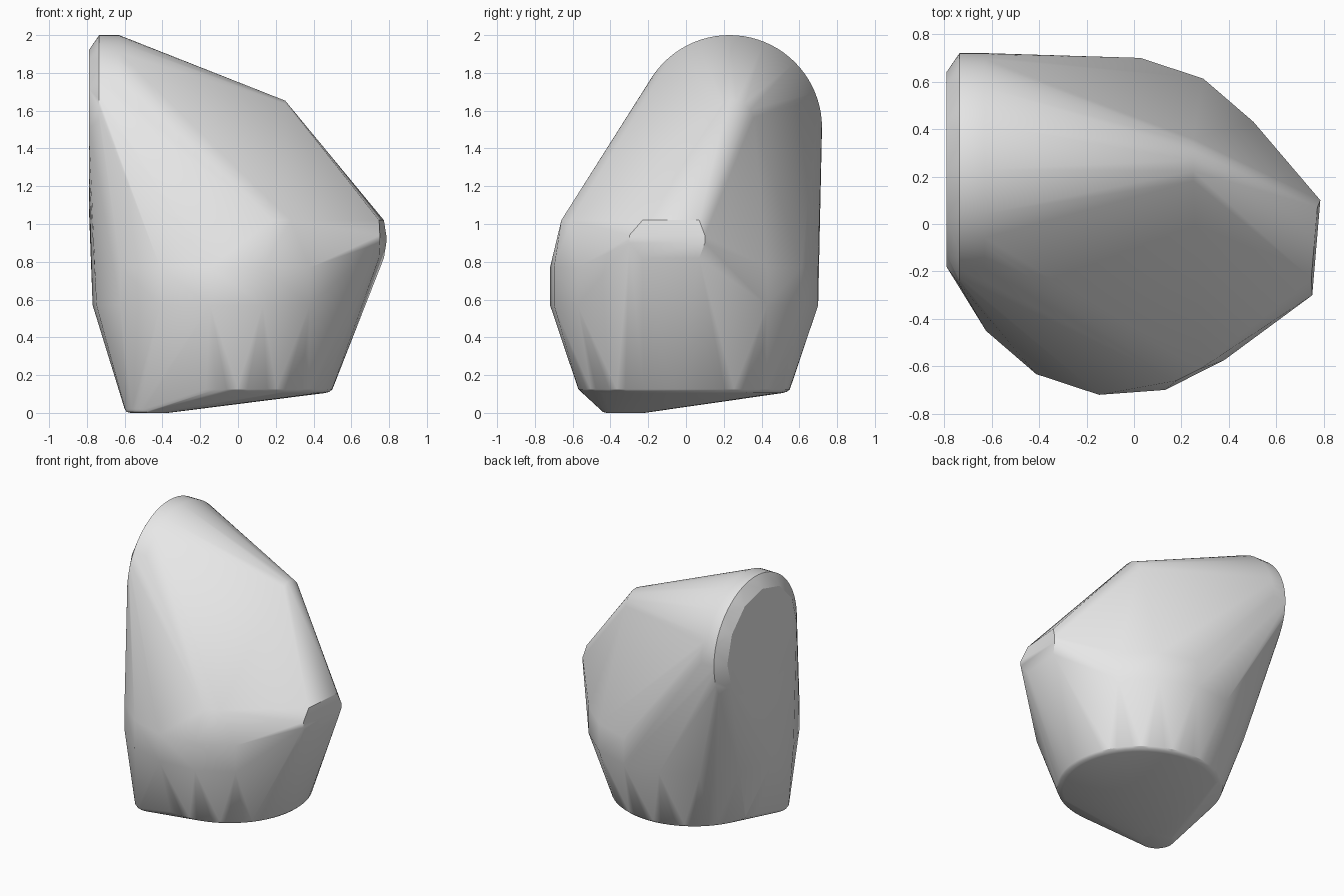
import bpy, bmesh, math
from mathutils import Vector

cube = bpy.data.objects.get("Cube")
if cube:
    bpy.data.objects.remove(cube)

grey = bpy.data.materials.new("plain_grey")
grey.use_nodes = True
grey.diffuse_color = (0.8, 0.8, 0.8, 1)
grey.node_tree.nodes["Principled BSDF"].inputs["Base Color"].default_value = (0.8, 0.8, 0.8, 1)


def ring(center, radius, sides, axis="z", phase=0):
    """Points of a circle facing along x or z."""
    pts = []
    for i in range(sides):
        a = math.radians(phase) + math.tau * i / sides
        u, v = radius * math.cos(a), radius * math.sin(a)
        pts.append(Vector(center) + Vector((0, u, v) if axis == "x" else (u, v, 0)))
    return pts


points = []

# Small foot and wide round base, both with softened rims
for z, r in ((0, 0.10), (0.005, 0.12), (0.02, 0.13)):
    points += ring((-0.47, -0.32, z), r, 32)
for z, r in ((0.105, 0.52), (0.112, 0.545), (0.125, 0.56), (0.14, 0.565)):
    points += ring((-0.06, -0.01, z), r, 64)

# Sixteen-sided body band
for z in (0.57, 0.77):
    points += ring((-0.06, -0.01, z), 0.715, 16, phase=83)

# Large side disc, its coarse end cap and the narrow end of its cone
for x in (-0.735, -0.63):
    points += ring((x, 0.23, 1.51), 0.49, 80, "x")
points += ring((-0.79, 0.23, 1.51), 0.41, 12, "x")
points += ring((0.25, 0.245, 1.54), 0.115, 16, "x", 11)

# Side nose: a lying eight-sided end
for dz in (-1, 1):
    for y, h in ((-0.3, 0.02), (-0.23, 0.1), (0.07, 0.1), (0.1, 0.02)):
        x = 0.775 + 0.085 * (y - 0.1) + (0.01 if h < 0.1 else 0)
        points.append(Vector((x, y, 0.92 + dz * h)))

# Short front brow edge
points += [Vector((0.18, -0.66, 1.02)), Vector((0.28, -0.61, 1.02))]

# Wrap everything in one convex shell
bm = bmesh.new()
for p in points:
    bm.verts.new(p)
hull = bmesh.ops.convex_hull(bm, input=bm.verts[:])
inner = {g for g in hull["geom_interior"] + hull["geom_unused"]
         if isinstance(g, bmesh.types.BMVert)}
bmesh.ops.delete(bm, geom=list(inner), context="VERTS")
bmesh.ops.dissolve_limit(bm, angle_limit=math.radians(0.5), verts=bm.verts[:], edges=bm.edges[:])
bmesh.ops.recalc_face_normals(bm, faces=bm.faces[:])
mesh = bpy.data.meshes.new("convex_shell")
bm.to_mesh(mesh)
bm.free()
mesh.materials.append(grey)

shell = bpy.data.objects.new("convex_shell", mesh)
bpy.context.collection.objects.link(shell)
bpy.ops.object.select_all(action="DESELECT")
shell.select_set(True)
bpy.context.view_layer.objects.active = shell
bpy.ops.object.shade_smooth_by_angle(angle=math.radians(30))
